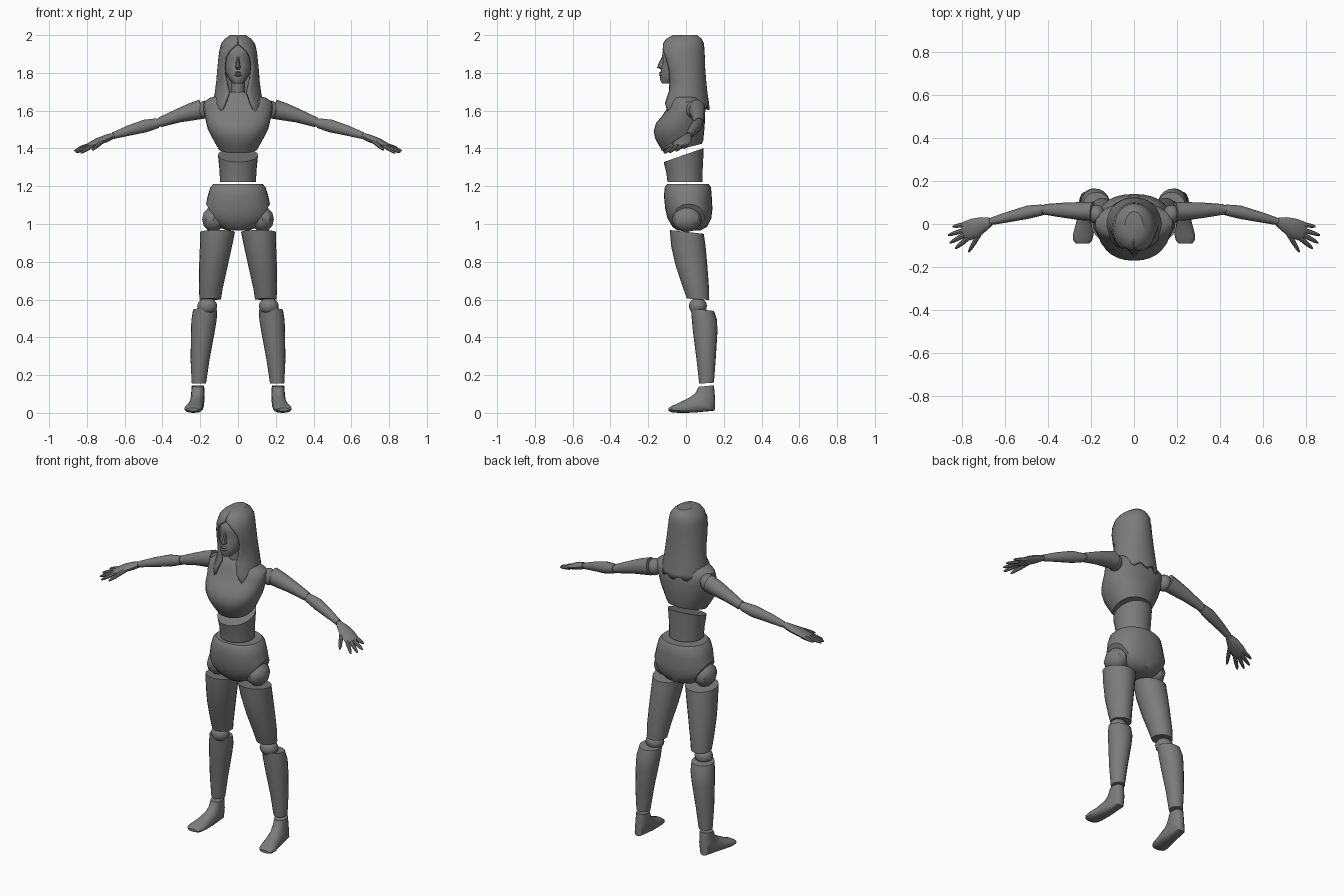
import bpy, bmesh, math
from mathutils import Vector

grey = bpy.data.materials.new("dark_grey")
grey.diffuse_color = (0.2, 0.2, 0.2, 1)


def finish(name, bm, mirror=False):
    bmesh.ops.remove_doubles(bm, verts=bm.verts, dist=0.0005)
    bmesh.ops.recalc_face_normals(bm, faces=bm.faces)
    me = bpy.data.meshes.new(name)
    bm.to_mesh(me)
    bm.free()
    me.materials.append(grey)
    ob = bpy.data.objects.new(name, me)
    bpy.context.collection.objects.link(ob)
    if mirror:
        ob.modifiers.new("both_sides", 'MIRROR')
    return ob


def skin(rings, closed=True, caps=(True, True)):
    """Join point rings into a surface."""
    bm = bmesh.new()
    rows = [[bm.verts.new(p) for p in r] for r in rings]
    n = len(rows[0])
    for a, b in zip(rows, rows[1:]):
        for i in range(n if closed else n - 1):
            j = (i + 1) % n
            bm.faces.new((a[i], a[j], b[j], b[i]))
    for row, cap in zip((rows[0], rows[-1]), caps):
        if cap:
            bm.faces.new(row)
    return bm


def oval(x, rx, front, back, n=20, p=2.0, gap=0.0):
    """Ring between a front (y, z) and a back (y, z) point, optionally open in front."""
    f, b = Vector((x, *front)), Vector((x, *back))
    mid, half = (f + b) / 2, (f - b) / 2
    start = math.asin(min(gap / rx, 1))
    pts = []
    for i in range(n):
        t = start + (2 * math.pi - 2 * start) * i / (n - 1 if gap else n)
        s, c = math.sin(t), math.cos(t)
        s = math.copysign(abs(s) ** (2 / p), s)
        c = math.copysign(abs(c) ** (2 / p), c)
        pts.append(mid + Vector((rx * s, 0, 0)) + half * c)
    return pts


def level(z, rx, yf, yb, **kw):
    return oval(0, rx, (yf, z), (yb, z), **kw)


def limb(pts, n=12):
    """Tube through (x, y, z, side radius, up radius)."""
    P = [Vector(p[:3]) for p in pts]
    rings = []
    for i, (c, p) in enumerate(zip(P, pts)):
        t = (P[min(i + 1, len(P) - 1)] - P[max(i - 1, 0)]).normalized()
        side = t.cross(Vector((0, 0, 1))).normalized()
        up = side.cross(t)
        rings.append([c + side * p[3] * math.cos(a) + up * p[4] * math.sin(a)
                      for a in (2 * math.pi * k / n for k in range(n))])
    return skin(rings)


def ball(name, c, r, seg=12, rows=8):
    bm = bmesh.new()
    bmesh.ops.create_uvsphere(bm, u_segments=seg, v_segments=rows, radius=1)
    for v in bm.verts:
        v.co = Vector([c[k] + v.co[k] * r[k] for k in range(3)])
    return finish(name, bm, True)


# head and neck
finish("head", skin([level(*r) for r in (
    (1.745, .025, -.128, -.07), (1.765, .045, -.138, -.02), (1.80, .064, -.134, .04),
    (1.84, .074, -.128, .06), (1.865, .076, -.122, .07), (1.89, .077, -.127, .07),
    (1.92, .076, -.122, .07), (1.95, .066, -.10, .06), (1.97, .045, -.07, .04))]))
finish("nose", skin([oval(0, w, (y, z), (-.10, z), n=8) for z, w, y in (
    (1.818, .009, -.133), (1.828, .015, -.153), (1.845, .011, -.148), (1.885, .006, -.128))]))
finish("lips", skin([level(z, w, y, -.11, n=10) for z, w, y in (
    (1.780, .012, -.137), (1.788, .021, -.143), (1.795, .023, -.139),
    (1.801, .019, -.143), (1.807, .010, -.136))]))
finish("neck", skin([level(1.66, .044, -.06, .045), level(1.70, .037, -.058, .04),
                     level(1.78, .037, -.06, .04)]))

# long hair: shell left open around the face, ending in two front strands
hair_rows = [level(z, rx, yf, yb, n=29, gap=g) for z, rx, yf, yb, g in (
    (1.60, .135, -.140, .125, .105), (1.64, .134, -.130, .122, .070),
    (1.70, .122, -.100, .113, .048), (1.76, .115, -.105, .107, .064),
    (1.82, .110, -.122, .102, .075), (1.88, .104, -.137, .100, .069),
    (1.92, .099, -.137, .098, .046), (1.955, .090, -.122, .095, .003),
    (1.98, .070, -.105, .083, .001), (2.0, .042, -.070, .058, .001))]
for i, p in enumerate(hair_rows[0]):
    p.z += -.035 if p.y < -.04 else .012 * math.cos(i * 1.6) + .015
hair = finish("hair", skin(hair_rows, False, (False, True)))
thick = hair.modifiers.new("thickness", 'SOLIDIFY')
thick.thickness = .012

# chest with a slanted lower rim
finish("chest", skin([oval(0, rx, f, b, 28, 2.2) for rx, f, b in (
    (.104, (-.115, 1.375), (.085, 1.425)), (.122, (-.143, 1.415), (.092, 1.445)),
    (.143, (-.164, 1.455), (.095, 1.48)), (.160, (-.171, 1.495), (.098, 1.51)),
    (.169, (-.158, 1.535), (.100, 1.54)), (.176, (-.125, 1.575), (.100, 1.575)),
    (.184, (-.098, 1.615), (.098, 1.615)), (.180, (-.085, 1.645), (.090, 1.645)),
    (.150, (-.075, 1.668), (.075, 1.668)), (.080, (-.066, 1.685), (.055, 1.685)),
    (.044, (-.055, 1.70), (.042, 1.70)))]))

# waist with a slanted top
finish("waist", skin([oval(0, rx, f, b, 24) for rx, f, b in (
    (.096, (-.098, 1.222), (.088, 1.222)), (.097, (-.104, 1.27), (.088, 1.28)),
    (.106, (-.118, 1.328), (.094, 1.402)))]))

# pelvis, trimmed by a diagonal leg opening on each side
bm = skin([level(*r, n=28, p=2.2) for r in (
    (.965, .055, -.045, .075), (.985, .110, -.072, .112), (1.03, .165, -.098, .134),
    (1.08, .175, -.110, .140), (1.15, .160, -.117, .136), (1.195, .146, -.112, .132),
    (1.212, .130, -.100, .120))])
for s in (1, -1):
    cut = bmesh.ops.bisect_plane(bm, geom=bm.verts[:] + bm.edges[:] + bm.faces[:],
                                 plane_co=(s * .09, 0, .97), plane_no=(s * .12, 0, -.07),
                                 clear_outer=True)
    bmesh.ops.holes_fill(bm, edges=[e for e in cut['geom_cut']
                                    if isinstance(e, bmesh.types.BMEdge)], sides=0)
finish("pelvis", bm)

# legs
ball("hip_joint", (.13, .005, 1.025), (.063, .078, .068), 10, 6)
finish("thigh", skin([oval(x, rx, f, b) for x, rx, f, b in (
    (.147, .057, (.005, .605), (.122, .598)), (.144, .063, (-.015, .66), (.122, .66)),
    (.130, .076, (-.055, .78), (.113, .78)), (.117, .085, (-.078, .88), (.104, .88)),
    (.108, .092, (-.086, .968), (.094, .948)))]), True)
ball("knee_joint", (.163, .063, .565), (.053, .048, .045))
finish("shin", skin([oval(x, rx, f, b) for x, rx, f, b in (
    (.207, .038, (.070, .155), (.148, .160)), (.201, .050, (.056, .28), (.157, .28)),
    (.187, .062, (.038, .42), (.166, .42)), (.180, .067, (.031, .49), (.165, .49)),
    (.174, .064, (.026, .553), (.148, .540)))]), True)

# feet
finish("foot", skin([oval(x, w, f, b, 16, 2.3) for x, w, f, b in (
    (.212, .033, (.066, .138), (.148, .146)), (.213, .036, (.050, .105), (.154, .075)),
    (.218, .039, (.025, .085), (.152, .012)), (.226, .043, (-.02, .062), (.04, .001)),
    (.236, .048, (-.055, .045), (-.04, .0)), (.239, .044, (-.078, .036), (-.075, .003)),
    (.240, .030, (-.092, .026), (-.092, .010)))]), True)

# arms
ball("shoulder_joint", (.175, .045, 1.605), (.04, .045, .048))
finish("upper_arm", limb([
    (.192, .058, 1.608, .044, .052), (.25, .060, 1.593, .042, .046),
    (.32, .064, 1.572, .036, .036), (.415, .068, 1.538, .025, .026)]), True)
ball("elbow_joint", (.42, .067, 1.536), (.022, .022, .022))
finish("forearm", limb([
    (.425, .066, 1.534, .025, .026), (.49, .056, 1.519, .031, .034),
    (.58, .034, 1.494, .025, .027), (.66, .014, 1.468, .018, .018)]), True)
ball("wrist_joint", (.665, .012, 1.466), (.015, .015, .015))

# hands
finish("palm", limb([
    (.668, .010, 1.465, .020, .017), (.70, .0, 1.452, .034, .020),
    (.74, -.018, 1.436, .046, .019), (.78, -.033, 1.418, .046, .014),
    (.795, -.038, 1.411, .036, .010)]), True)
for label, base, tip in (
        ("little_finger", (.775, .000, 1.42), (.845, -.012, 1.402)),
        ("ring_finger", (.78, -.025, 1.417), (.866, -.052, 1.387)),
        ("middle_finger", (.78, -.045, 1.415), (.858, -.088, 1.379)),
        ("index_finger", (.77, -.062, 1.415), (.832, -.114, 1.376)),
        ("thumb", (.72, -.045, 1.437), (.77, -.130, 1.392))):
    a, b = Vector(base), Vector(tip)
    finish(label, limb([(*a.lerp(b, t), r, r) for t, r in (
        (0, .012), (.5, .011), (.85, .008), (1, .004))], 8), True)

# smooth shading with sharp rims
bpy.ops.object.select_all(action='SELECT')
bpy.context.view_layer.objects.active = hair
bpy.ops.object.shade_smooth_by_angle(angle=math.radians(35))
